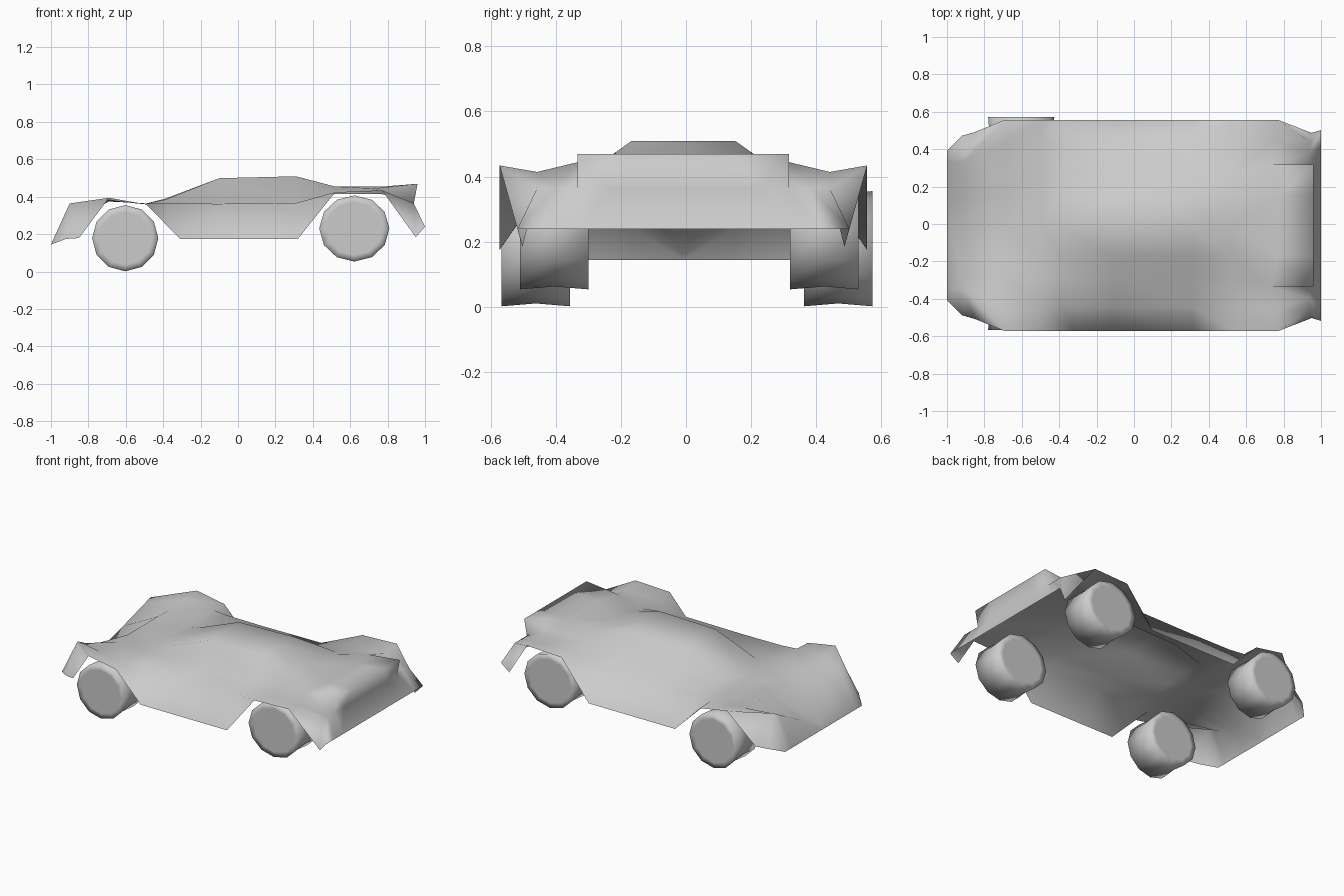
import bpy, bmesh, math
from mathutils import Matrix

cube = bpy.data.objects.get("Cube")
if cube:
    bpy.data.objects.remove(cube, do_unlink=True)

paint = bpy.data.materials.new("plain_grey")
paint.use_nodes = True
grey = (0.6, 0.6, 0.6, 1)
paint.diffuse_color = grey
paint.node_tree.nodes["Principled BSDF"].inputs["Base Color"].default_value = grey


def finish(bm, name):
    """Turn a bmesh into a smooth shaded object with the shared material."""
    bmesh.ops.recalc_face_normals(bm, faces=bm.faces)
    mesh = bpy.data.meshes.new(name)
    bm.to_mesh(mesh)
    bm.free()
    mesh.materials.append(paint)
    for poly in mesh.polygons:
        poly.use_smooth = True
    obj = bpy.data.objects.new(name, mesh)
    bpy.context.collection.objects.link(obj)
    return obj


def row(bm, x, ys, zs):
    """One cross-section, from the centre line outwards."""
    return [bm.verts.new((x, y, z)) for y, z in zip(ys, zs)]


def bridge(bm, a, b):
    """Quads between two cross-sections of equal length."""
    for i in range(len(a) - 1):
        bm.faces.new((a[i], a[i + 1], b[i + 1], b[i]))


# Body shell: half of an open sheet, mirrored across the centre line
bm = bmesh.new()
wide = (0, .16, .28, .45, .565)
cabin = (0, .16, .27, .435, .565)
nose_ys = (0, .16, .28, .34, .4)
nose_low = row(bm, -1, nose_ys, [.15] * 5)
# The nose crease climbs from the low centre to the raised corners
rise = [min(y / .38, 1) for y in nose_ys]
nose_top = [bm.verts.new((-.98 + .08 * t, .38 * t, .165 + .205 * t)) for t in rise]
front_fender = row(bm, -.69, wide, (.385, .385, .38, .385, .4))
cowl = row(bm, -.49, wide, (.37, .37, .37, .37, .365))
screen = row(bm, -.39, cabin, (.395, .39, .366, .37, .18))
roof_front = row(bm, -.1, cabin, (.505, .505, .37, .368, .18))
roof_back = row(bm, .31, cabin, (.515, .515, .38, .372, .18))
deck = row(bm, .52, wide, (.46, .46, .43, .42, .43))
rear_fender = row(bm, .77, (0, .16, .325, .45, .565), (.46, .46, .45, .42, .44))
screen[4].co.x = -.31
roof_back[4].co.x = .32
rear_fender[2].co.x = .73
sections = [nose_low, nose_top, front_fender, cowl, screen,
            roof_front, roof_back, deck, rear_fender]
for a, b in zip(sections, sections[1:]):
    bridge(bm, a, b)

# Nose corners in front of the wheel arch
corner = bm.verts.new((-.92, .48, .18))
arch = bm.verts.new((-.85, .5, .185))
bm.faces.new((nose_low[4], corner, nose_top[4]))
bm.faces.new((corner, arch, nose_top[4]))
bm.faces.new((arch, front_fender[4], nose_top[4]))

# Tail lip, rear fender ends and bumper
lip = row(bm, .96, (0, .16, .325), [.475] * 3)
tail = row(bm, .94, (0, .12, .23, .325, .39, .45), [.37] * 6)
bumper = row(bm, 1, (0, .12, .23, .325, .42, .51), [.245] * 6)
bridge(bm, rear_fender[:3], lip)
bridge(bm, lip, tail[:3])
bridge(bm, rear_fender[2:], tail[3:])
bridge(bm, tail, bumper)
# Walls closing the step between the lip and the fender
bm.faces.new((rear_fender[2], tail[3], lip[2]))
bm.faces.new((lip[2], tail[3], tail[2]))
# Pointed ends behind the rear wheel arch
tip = bm.verts.new((.95, .495, .19))
bm.faces.new((rear_fender[4], tip, tail[5]))
bm.faces.new((tail[5], tip, bumper[5]))

body = finish(bm, "body_shell")
body.location = (0, -.008, -.006)
mirror = body.modifiers.new("Mirror", "MIRROR")
mirror.use_axis = (False, True, False)


# Wheels: faceted drums, slightly waisted in the middle
def wheel(name, x, y, z, radius, width=.21, sides=12):
    bm = bmesh.new()
    rings = []
    for offset, scale in ((-.5, .8), (-.5, 1), (0, .95), (.5, 1), (.5, .8)):
        ring = bmesh.ops.create_circle(
            bm, segments=sides, radius=radius * scale,
            matrix=Matrix.Translation((0, offset * width, 0))
            @ Matrix.Rotation(math.pi / 2, 4, "X"))["verts"]
        rings.append(ring)
    for a, b in zip(rings, rings[1:]):
        bridge(bm, a + a[:1], b + b[:1])
    bm.faces.new(rings[0])
    bm.faces.new(rings[-1])
    obj = finish(bm, name)
    obj.location = (x, y, z)
    return obj


for side, sign in (("left", 1), ("right", -1)):
    wheel("front_wheel_" + side, -.603, sign * .465 + .003, .178, .177)
    rear = wheel("rear_wheel_" + side, .622, sign * .415 + .01, .23, .177)
    rear.scale.x = 1.06
